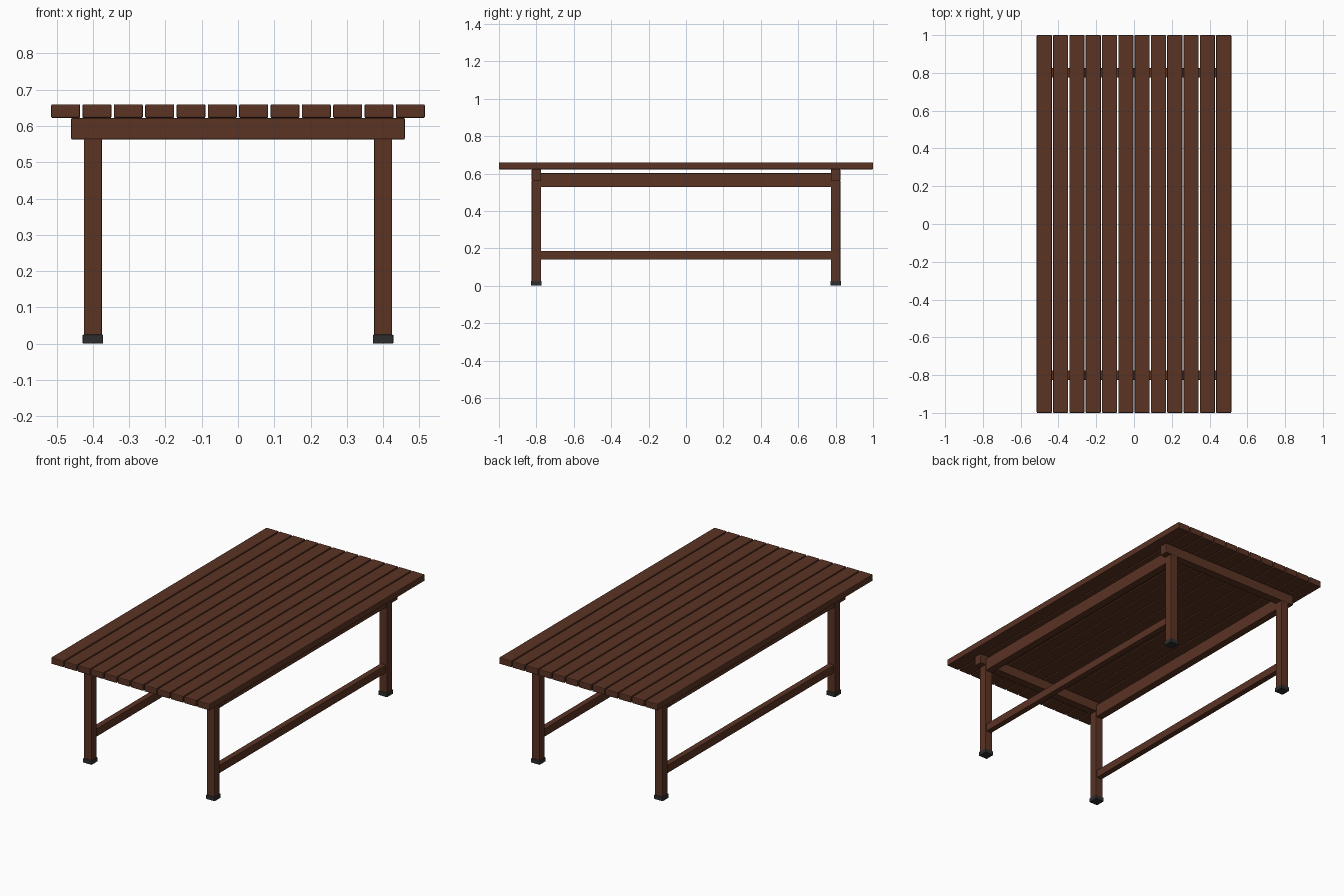
import bpy

if "Cube" in bpy.data.objects:
    bpy.data.objects.remove(bpy.data.objects["Cube"])


def material(name, rgb):
    m = bpy.data.materials.new(name)
    m.diffuse_color = (*rgb, 1.0)
    m.use_nodes = True
    m.node_tree.nodes["Principled BSDF"].inputs["Base Color"].default_value = m.diffuse_color
    return m


wood = material("brown_wood", (0.102, 0.033, 0.0175))
rubber = material("dark_rubber", (0.027, 0.027, 0.029))


def box(name, centre, size, mat, bevel=0.003):
    """Box with lightly eased edges."""
    bpy.ops.mesh.primitive_cube_add(size=1, location=centre)
    ob = bpy.context.object
    ob.name = name
    ob.scale = size
    bpy.ops.object.transform_apply(location=False, rotation=False, scale=True)
    ob.data.materials.append(mat)
    mod = ob.modifiers.new("eased_edges", 'BEVEL')
    mod.width = bevel
    mod.segments = 2
    return ob


# Table top: twelve long slats with narrow gaps
COUNT, WIDTH, TOTAL = 12, 0.08, 1.03
pitch = (TOTAL - WIDTH) / (COUNT - 1)
for i in range(COUNT):
    x = -TOTAL / 2 + WIDTH / 2 + i * pitch
    box(f"top_slat_{i + 1}", (x, 0, 0.641), (WIDTH, 2.0, 0.038), wood, 0.004)

# Cross beams under the slats
for y, end in ((-0.8, "front"), (0.8, "back")):
    box(f"{end}_cross_beam", (0, y, 0.5925), (0.92, 0.05, 0.059), wood)

for x, side in ((-0.4, "left"), (0.4, "right")):
    # Legs and their feet
    for y, end in ((-0.8, "front"), (0.8, "back")):
        box(f"{end}_{side}_leg", (x, y, 0.29), (0.05, 0.05, 0.55), wood)
        box(f"{end}_{side}_foot", (x, y, 0.0125), (0.057, 0.057, 0.025), rubber)
    # Long rails between the legs
    box(f"{side}_upper_rail", (x, 0, 0.564), (0.045, 1.555, 0.075), wood)
    box(f"{side}_lower_rail", (x, 0, 0.163), (0.035, 1.555, 0.047), wood)
